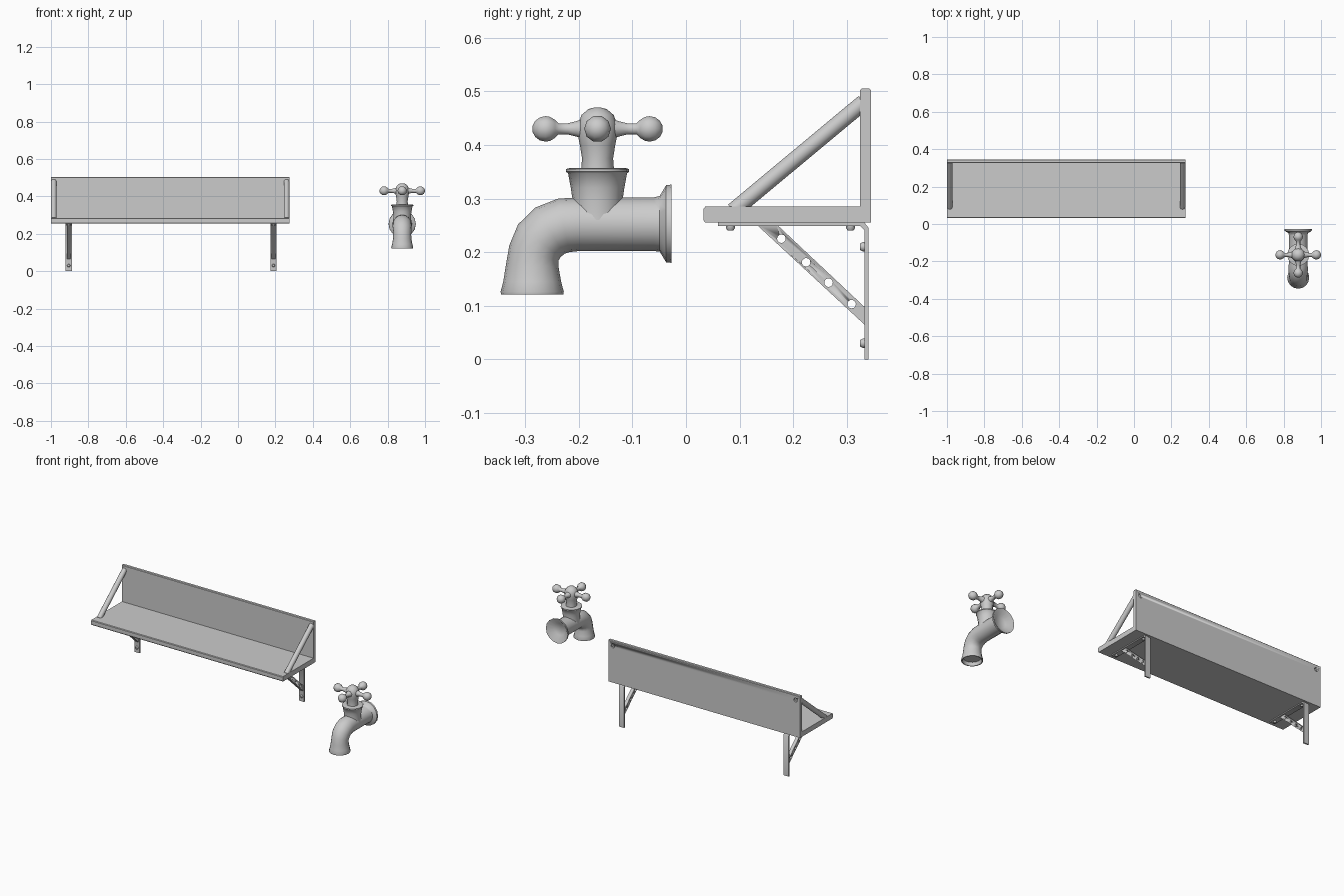
import bpy, bmesh
from math import sin, cos, pi, radians
from mathutils import Vector, Matrix

cube = bpy.data.objects.get("Cube")
if cube:
    bpy.data.objects.remove(cube, do_unlink=True)

grey = bpy.data.materials.new("plain grey")
grey.use_nodes = True
grey.diffuse_color = (0.6, 0.6, 0.6, 1)
grey.node_tree.nodes["Principled BSDF"].inputs["Base Color"].default_value = (0.6, 0.6, 0.6, 1)


def finish(bm, name, angle=40):
    bmesh.ops.recalc_face_normals(bm, faces=bm.faces)
    mesh = bpy.data.meshes.new(name)
    bm.to_mesh(mesh)
    bm.free()
    mesh.materials.append(grey)
    ob = bpy.data.objects.new(name, mesh)
    bpy.context.collection.objects.link(ob)
    bpy.ops.object.select_all(action='DESELECT')
    ob.select_set(True)
    bpy.context.view_layer.objects.active = ob
    bpy.ops.object.shade_smooth_by_angle(angle=radians(angle))
    return ob


def skin(bm, rings):
    """Bridge successive rings of points and cap both ends."""
    loops = [[bm.verts.new(p) for p in ring] for ring in rings]
    n = len(loops[0])
    for a, b in zip(loops, loops[1:]):
        for i in range(n):
            j = (i + 1) % n
            bm.faces.new((a[i], a[j], b[j], b[i]))
    bm.faces.new(loops[0])
    bm.faces.new(loops[-1])


def lathe(bm, profile, base, axis, sides=16):
    """Revolve (radius, distance) pairs about an axis through base."""
    turn = Vector(axis).to_track_quat('Z', 'Y').to_matrix()
    rings = [[Vector(base) + turn @ Vector((r * cos(2 * pi * i / sides),
              r * sin(2 * pi * i / sides), d)) for i in range(sides)]
             for r, d in profile]
    skin(bm, rings)


def extrude_yz(bm, outline, x0, x1):
    skin(bm, [[(x, y, z) for y, z in outline] for x in (x0, x1)])


def rod(bm, a, b, r, sides=12):
    a, b = Vector(a), Vector(b)
    lathe(bm, [(r, 0), (r, (b - a).length)], a, b - a, sides)


def cut(ob, cutter):
    """Subtract the cutter from the object, then discard it."""
    cutter.hide_render = True
    mod = ob.modifiers.new("holes", 'BOOLEAN')
    mod.operation = 'DIFFERENCE'
    mod.solver = 'EXACT'
    mod.object = cutter
    bpy.context.view_layer.objects.active = ob
    bpy.ops.object.modifier_apply(modifier=mod.name)
    bpy.data.objects.remove(cutter, do_unlink=True)


# Shelf: floor with a rounded front lip, and an upright back panel
LEFT, RIGHT = -1.0, 0.275
bm = bmesh.new()
extrude_yz(bm, [(0.036, 0.255), (0.325, 0.255), (0.345, 0.255), (0.345, 0.502),
                (0.342, 0.505), (0.328, 0.505), (0.325, 0.502), (0.325, 0.285),
                (0.036, 0.285), (0.033, 0.281), (0.033, 0.259)], LEFT, RIGHT)
shelf = finish(bm, "shelf", 30)

# Hanging keyholes in the back panel
bm = bmesh.new()
for x in (LEFT + 0.03, RIGHT - 0.03):
    rod(bm, (x, 0.335, 0.475), (x, 0.36, 0.475), 0.012)
cut(shelf, finish(bm, "keyhole_cutter"))

# Slanted end struts
for side, x in (("right", LEFT + 0.015), ("left", RIGHT - 0.015)):
    bm = bmesh.new()
    rod(bm, (x, 0.088, 0.277), (x, 0.332, 0.480), 0.015)
    finish(bm, side + "_end_strut")

# Wall brackets: bent strap, drilled diagonal brace and screws
for side, x in (("right", -0.905), ("left", 0.19)):
    bm = bmesh.new()
    extrude_yz(bm, [(0.06, 0.249), (0.325, 0.249), (0.333, 0.241), (0.333, 0),
                    (0.341, 0), (0.341, 0.245), (0.332, 0.256), (0.06, 0.256)],
               x - 0.017, x + 0.017)
    finish(bm, side + "_bracket_strap", 50)

    bm = bmesh.new()
    extrude_yz(bm, [(0.131, 0.252), (0.169, 0.252), (0.336, 0.095), (0.336, 0.062)],
               x - 0.01, x + 0.01)
    brace = finish(bm, side + "_bracket_brace")
    bm = bmesh.new()
    for y, z in ((0.178, 0.225), (0.224, 0.181), (0.266, 0.143), (0.309, 0.103)):
        rod(bm, (x - 0.03, y, z), (x + 0.03, y, z), 0.008)
    cut(brace, finish(bm, "brace_cutter"))

    bm = bmesh.new()
    head = [(0.009, 0), (0.009, 0.004), (0.006, 0.009)]
    for y in (0.083, 0.307):
        lathe(bm, head, (x, y, 0.2495), (0, 0, -1), 10)
    for z in (0.03, 0.21):
        lathe(bm, head, (x, 0.3335, z), (0, -1, 0), 10)
    finish(bm, side + "_bracket_screws")

# Tap body: dished flange, straight pipe and drooping spout (y, z, radius, tilt)
TX, TY = 0.878, -0.165
path = [(-0.055, 0.253, 0.035, 0), (-0.027, 0.253, 0.068, 0),
        (-0.027, 0.253, 0.073, 0), (-0.037, 0.253, 0.072, 0),
        (-0.049, 0.253, 0.052, 0), (-0.06, 0.252, 0.05, 0),
        (-0.20, 0.252, 0.05, 0), (-0.228, 0.250, 0.051, 12),
        (-0.254, 0.240, 0.051, 32), (-0.274, 0.221, 0.050, 52),
        (-0.284, 0.198, 0.048, 72), (-0.287, 0.175, 0.049, 88),
        (-0.287, 0.145, 0.054, 90), (-0.287, 0.126, 0.059, 90),
        (-0.287, 0.121, 0.058, 90), (-0.287, 0.121, 0.053, 90),
        (-0.287, 0.140, 0.047, 90)]
rings = []
for y, z, r, tilt in path:
    t = radians(tilt)
    rings.append([(TX + r * cos(a), y - r * sin(a) * sin(t), z + r * sin(a) * cos(t))
                  for a in (2 * pi * i / 16 for i in range(16))])
bm = bmesh.new()
skin(bm, rings)
finish(bm, "tap_body", 45)

# Bonnet collar
bm = bmesh.new()
lathe(bm, [(0.049, 0.26), (0.047, 0.30), (0.050, 0.32), (0.055, 0.347),
           (0.059, 0.350), (0.059, 0.355), (0.052, 0.357)], (TX, TY, 0), (0, 0, 1))
finish(bm, "tap_bonnet", 45)

# Handle hub
bm = bmesh.new()
lathe(bm, [(0.031, 0.35), (0.029, 0.375), (0.033, 0.40), (0.037, 0.42),
           (0.036, 0.44), (0.030, 0.456), (0.017, 0.467), (0.005, 0.47)],
      (TX, TY, 0), (0, 0, 1), 12)
finish(bm, "tap_handle_hub", 60)

# Four handle arms with ball ends
arm = [(0.020, 0.025), (0.015, 0.040), (0.011, 0.055), (0.011, 0.073)]
arm += [(0.025 * sin(a), 0.097 - 0.025 * cos(a))
        for a in (radians(d) for d in (45, 70, 90, 115, 140, 165))]
bm = bmesh.new()
for k in range(4):
    lathe(bm, arm, (TX, TY, 0.43), (cos(k * pi / 2), sin(k * pi / 2), 0), 10)
finish(bm, "tap_handle_arms", 60)
